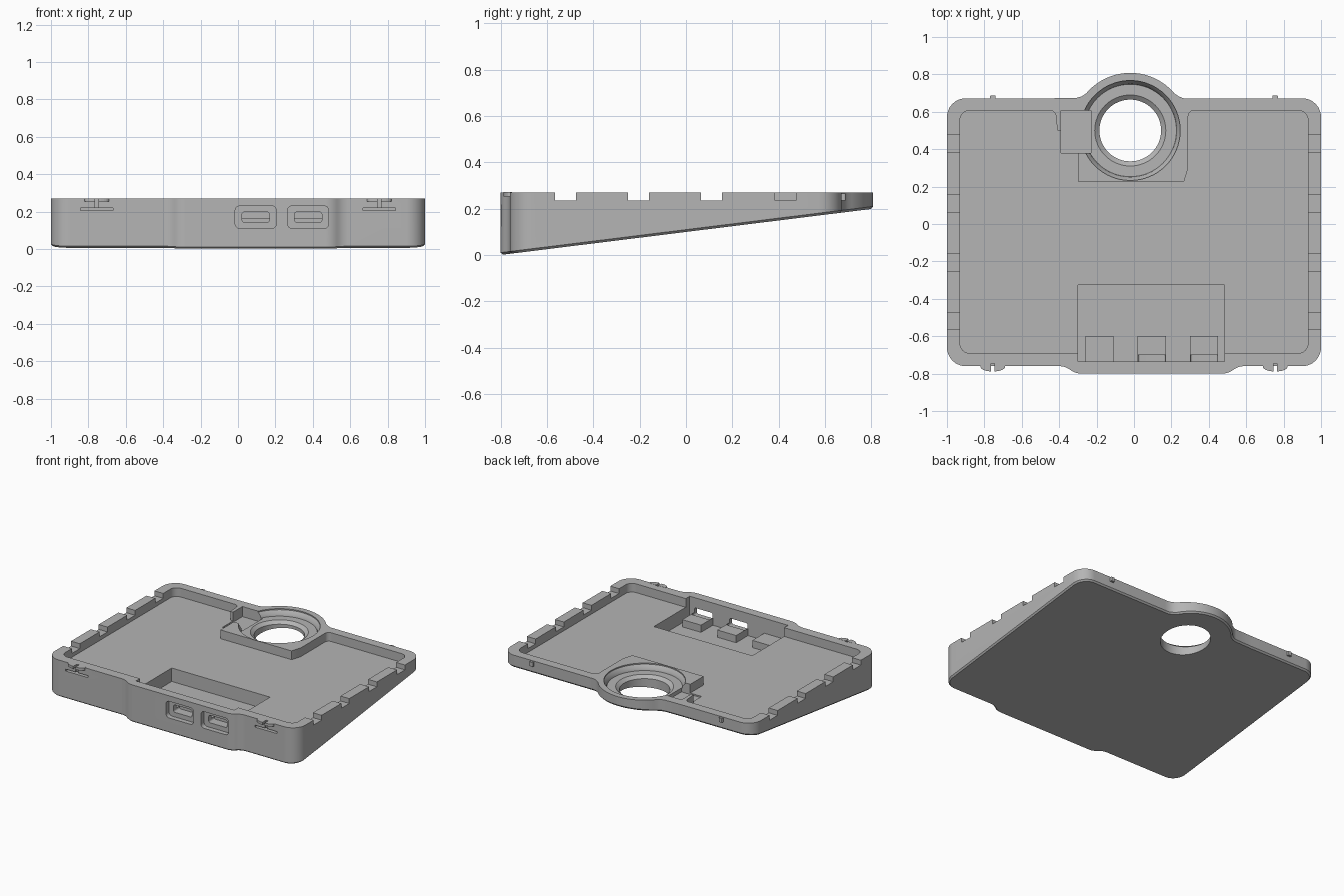
import bpy, bmesh, math
from mathutils import Vector

cube = bpy.data.objects.get("Cube")
if cube:
    bpy.data.objects.remove(cube, do_unlink=True)

TOP, FLOOR = 0.27, 0.207
RING = Vector((-0.02, 0.5))

grey = bpy.data.materials.new("grey plastic")
grey.use_nodes = True
COLOR = (0.46, 0.46, 0.46, 1)
grey.diffuse_color = COLOR
grey.node_tree.nodes["Principled BSDF"].inputs["Base Color"].default_value = COLOR


def rounded(corners, steps=8):
    """Polygon from (x, y, cut length); each corner becomes an arc."""
    out = []
    for i, (x, y, t) in enumerate(corners):
        p = Vector((x, y))
        if t == 0:
            out.append(p)
            continue
        u = (Vector(corners[i - 1][:2]) - p).normalized()
        v = (Vector(corners[(i + 1) % len(corners)][:2]) - p).normalized()
        c = p + (u + v).normalized() * t / math.cos(u.angle(v) / 2)
        s, e = p + u * t - c, p + v * t - c
        for k in range(steps + 1):
            out.append(c + s.lerp(e, k / steps).normalized() * s.length)
    return out


def rect(x0, x1, y0, y1, r=0):
    return rounded([(x0, y0, r), (x1, y0, r), (x1, y1, r), (x0, y1, r)])


def finish(name, bm):
    bmesh.ops.recalc_face_normals(bm, faces=bm.faces)
    mesh = bpy.data.meshes.new(name)
    bm.to_mesh(mesh)
    bm.free()
    mesh.materials.append(grey)
    obj = bpy.data.objects.new(name, mesh)
    bpy.context.collection.objects.link(obj)
    return obj


def prism(name, pts, a, b, along_y=False, wedge=False):
    """Extrude a polygon from a to b along z, or along y for front openings."""
    bm = bmesh.new()
    place = (lambda p, d: (p.x, d, p.y)) if along_y else (lambda p, d: (p.x, p.y, d))
    low = [bm.verts.new(place(p, a)) for p in pts]
    high = [bm.verts.new(place(p, b)) for p in pts]
    bottom = bm.faces.new(low)
    bm.faces.new(high)
    for i in range(len(pts)):
        bm.faces.new((low[i - 1], low[i], high[i], high[i - 1]))
    if wedge:
        for v in low:
            v.co.z = 0.124 * (v.co.y + 0.8)
        bmesh.ops.recalc_face_normals(bm, faces=bm.faces)
        bmesh.ops.bevel(bm, geom=list(bottom.edges), offset=0.01,
                        segments=1, affect='EDGES')
    return finish(name, bm)


def lathe(name, profile, n=64):
    """Stack of rings (radius, height) around the ring centre."""
    bm = bmesh.new()
    rings = [[bm.verts.new((RING.x + r * math.cos(math.tau * i / n),
                            RING.y + r * math.sin(math.tau * i / n), z))
              for i in range(n)] for r, z in profile]
    for a, b in zip(rings, rings[1:]):
        for i in range(n):
            bm.faces.new((a[i - 1], a[i], b[i], b[i - 1]))
    bm.faces.new(rings[0])
    bm.faces.new(rings[-1])
    return finish(name, bm)


def combine(body, tool, operation='DIFFERENCE'):
    mod = body.modifiers.new("combine", 'BOOLEAN')
    mod.operation, mod.solver, mod.object = operation, 'EXACT', tool
    bpy.context.view_layer.objects.active = body
    bpy.ops.object.modifier_apply(modifier=mod.name)
    bpy.data.objects.remove(tool, do_unlink=True)


# Wedge shell outline: rounded plate, front bulge and round rear lobe
front = rounded([(-1, 0.672, 0.1), (-1, -0.76, 0.1), (-0.37, -0.76, 0.03),
                 (-0.31, -0.8, 0.03), (0.5, -0.8, 0.03), (0.56, -0.76, 0.03),
                 (1, -0.76, 0.1), (1, 0.672, 0.1)])
lobe = [RING + 0.308 * Vector((math.cos(math.radians(d)), math.sin(math.radians(d))))
        for d in range(40, 141, 4)]
lobe = [Vector((0.30, 0.672)), Vector((0.265, 0.672)), Vector((0.24, 0.682))] + lobe + \
       [Vector((-0.28, 0.682)), Vector((-0.305, 0.675)), Vector((-0.44, 0.672))]
shell = prism("shell", front + lobe, 0, TOP, wedge=True)

# Main tray, leaving the platform around the ring
tray = rounded([(-0.93, -0.69, 0.05), (0.93, -0.69, 0.05), (0.93, 0.607, 0.05),
                (0.29, 0.607, 0.03), (0.29, 0.3, 0), (0.268, 0.228, 0),
                (-0.3, 0.228, 0), (-0.3, 0.5, 0), (-0.41, 0.5, 0),
                (-0.42, 0.607, 0.03), (-0.93, 0.607, 0.05)])
combine(shell, prism("tray_cut", tray, FLOOR, 0.4))
combine(shell, prism("side_pocket_cut", rect(-0.39, -0.23, 0.38, 0.607), 0.197, 0.4))

# Stepped ring seat with a through hole
combine(shell, lathe("ring_cut", [(0.165, -0.1), (0.165, 0.205), (0.19, 0.225),
                                  (0.247, 0.225), (0.25, 0.24), (0.267, 0.262),
                                  (0.267, 0.4)]))

# Front pocket with connector pads
combine(shell, prism("front_pocket_cut", rect(-0.3, 0.485, -0.735, -0.327), 0.11, 0.4))
for x in (-0.26, 0.02, 0.3):
    combine(shell, prism("pad", rect(x, x + 0.15, -0.745, -0.6), 0.1, 0.162), 'UNION')

# Two front ports: shallow rounded recess and a slot
for x in (0.095, 0.375):
    combine(shell, prism("port_recess_cut", rect(x - 0.11, x + 0.11, 0.11, 0.23, 0.025),
                         -0.9, -0.765, True))
    combine(shell, prism("port_slot_cut", rect(x - 0.073, x + 0.073, 0.143, 0.197, 0.012),
                         -0.9, -0.7, True))

for side in (-1, 1):
    # Notches in the side rims
    for y in (-0.52, -0.205, 0.11, 0.43):
        x0, x1 = sorted((side * 0.9, side * 1.1))
        combine(shell, prism("notch_cut", rect(x0, x1, y - 0.045, y + 0.045), 0.235, 0.4))
    # Slits beneath and between the front latches
    x = side * 0.755
    combine(shell, prism("latch_slit_cut", rect(x - 0.088, x + 0.088, 0.205, 0.219),
                         -0.9, -0.717, True))
    combine(shell, prism("latch_gap_cut", rect(x - 0.009, x + 0.009, 0.21, 0.4),
                         -0.9, -0.745, True))

shell.select_set(True)
bpy.context.view_layer.objects.active = shell
bpy.ops.object.shade_smooth_by_angle(angle=math.radians(30))

# Split front latches and small rear catches
for side, label in ((-1, "right"), (1, "left")):
    x = side * 0.755
    for s, half in ((-1, "outer" if side > 0 else "inner"), (1, "inner" if side > 0 else "outer")):
        pts = [Vector((x + s * 0.009, -0.75)), Vector((x + s * 0.066, -0.75))]
        pts += [Vector((x + s * (0.009 + 0.057 * math.cos(a)), -0.762 - 0.026 * math.sin(a)))
                for a in (math.radians(d) for d in range(0, 91, 15))]
        prism(f"{label}_latch_{half}", pts, 0.253, TOP + 0.001)
    prism(f"{label}_rear_catch", rect(x - 0.014, x + 0.014, 0.66, 0.688, 0.005),
          0.235, TOP - 0.005)
